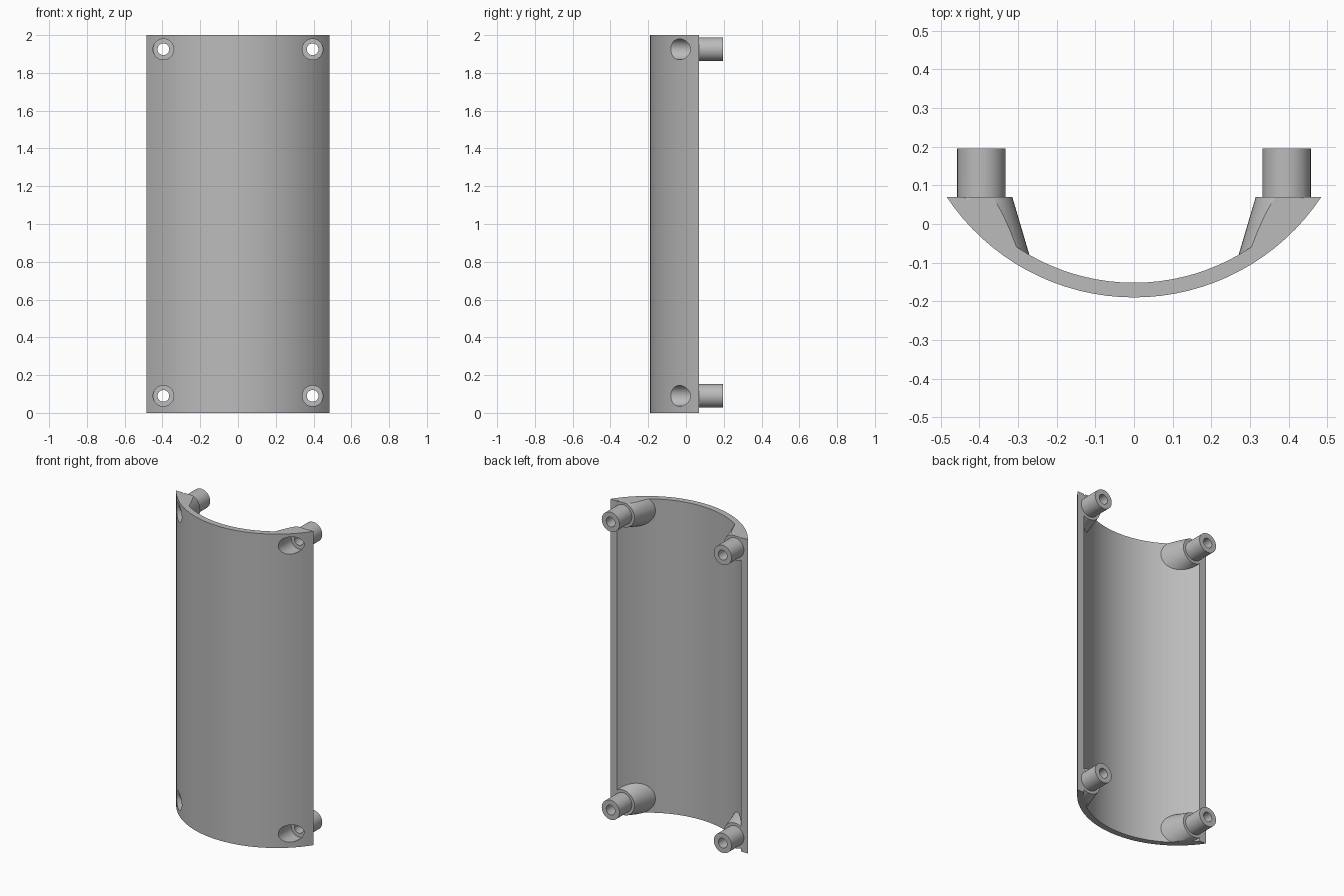
import bpy, bmesh, math
from mathutils import Matrix

if "Cube" in bpy.data.objects:
    bpy.data.objects.remove(bpy.data.objects["Cube"])

R_OUT, R_IN, CY = 0.582, 0.544, 0.392   # concentric arcs of the curved wall
RIM_Y, BACK_Y = 0.07, 0.195
BOSS_X, BOSS_Z = 0.395, (0.09, 1.925)

grey = bpy.data.materials.new("grey plastic")
grey.diffuse_color = (0.5, 0.5, 0.5, 1)
grey.use_nodes = True
grey.node_tree.nodes["Principled BSDF"].inputs["Base Color"].default_value = grey.diffuse_color


def to_object(name, bm):
    bmesh.ops.recalc_face_normals(bm, faces=bm.faces)
    mesh = bpy.data.meshes.new(name)
    bm.to_mesh(mesh)
    bm.free()
    mesh.materials.append(grey)
    ob = bpy.data.objects.new(name, mesh)
    bpy.context.collection.objects.link(ob)
    return ob


def prism(name, outline, height):
    """Extrude an xy outline up from z = 0."""
    bm = bmesh.new()
    face = bm.faces.new([bm.verts.new((x, y, 0)) for x, y in outline])
    ext = bmesh.ops.extrude_face_region(bm, geom=[face])
    verts = [g for g in ext["geom"] if isinstance(g, bmesh.types.BMVert)]
    bmesh.ops.translate(bm, verts=verts, vec=(0, 0, height))
    return to_object(name, bm)


def rod(name, x, z, y0, y1, r0, r1=None, n=40):
    """Round bar or cone along y, from y0 (radius r0) to y1 (radius r1)."""
    bm = bmesh.new()
    bmesh.ops.create_cone(bm, cap_ends=True, segments=n, radius1=r0,
                          radius2=r0 if r1 is None else r1, depth=y1 - y0,
                          matrix=Matrix.Translation((x, (y0 + y1) / 2, z))
                          @ Matrix.Rotation(-math.pi / 2, 4, 'X'))
    return to_object(name, bm)


def combine(ob, other, operation, keep=False):
    mod = ob.modifiers.new("cut", 'BOOLEAN')
    mod.operation, mod.object, mod.solver = operation, other, 'EXACT'
    bpy.context.view_layer.objects.active = ob
    bpy.ops.object.modifier_apply(modifier=mod.name)
    if not keep:
        bpy.data.objects.remove(other)


def arc(radius, n=32):
    half = math.acos((CY - RIM_Y) / radius)
    angles = [half * (2 * i / n - 1) for i in range(n + 1)]
    return [(radius * math.sin(a), CY - radius * math.cos(a)) for a in angles]


# Curved wall
cover = prism("curved_cover", arc(R_OUT) + arc(R_IN)[::-1], 2)

# Envelope that trims the mounts to the inside of the outer surface
r = R_OUT - 0.004
envelope = prism("envelope", [(r * math.cos(math.tau * i / 96), CY + r * math.sin(math.tau * i / 96))
                              for i in range(96)], 2)

corners = [(s * BOSS_X, z) for s in (-1, 1) for z in BOSS_Z]
for x, z in corners:
    # Flared base and screw post
    for part in (rod("flare", x, z, -0.15, RIM_Y, 0.145, 0.08),
                 rod("post", x, z, -0.15, BACK_Y, 0.0625)):
        combine(part, envelope, 'INTERSECT', keep=True)
        combine(cover, part, 'UNION')
bpy.data.objects.remove(envelope)

for x, z in corners:
    # Counterbore from the front and screw hole right through
    combine(cover, rod("counterbore", x, z, -0.4, 0.05, 0.055), 'DIFFERENCE')
    combine(cover, rod("screw_hole", x, z, -0.4, 0.4, 0.031, n=32), 'DIFFERENCE')

bpy.ops.object.select_all(action='DESELECT')
cover.select_set(True)
bpy.context.view_layer.objects.active = cover
bpy.ops.object.shade_smooth_by_angle(angle=math.radians(25))
